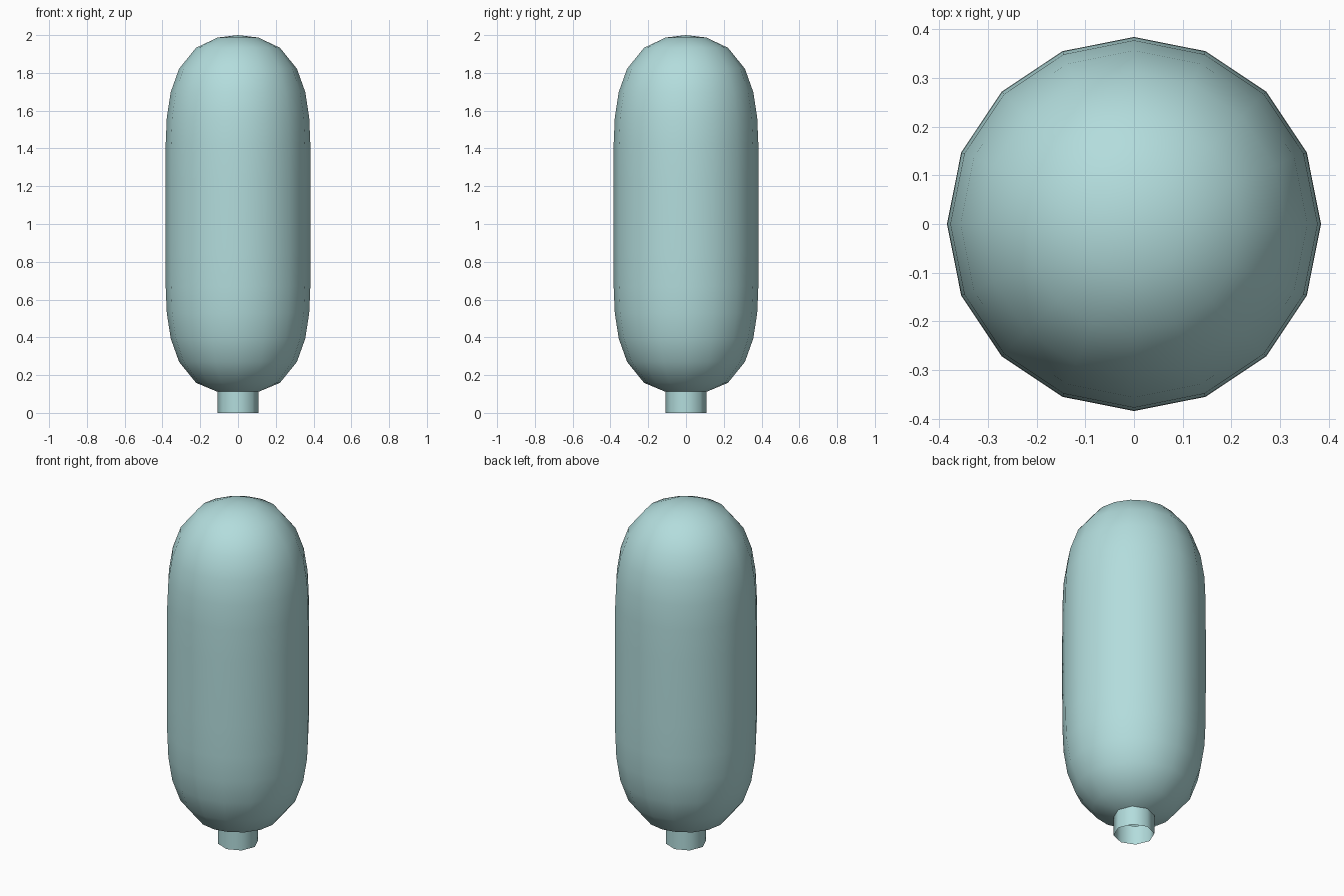
import bpy, bmesh
from math import cos, sin, tau, radians

if "Cube" in bpy.data.objects:
    bpy.data.objects.remove(bpy.data.objects["Cube"])


def ring(bm, r, z, n):
    return [bm.verts.new((r * cos(tau * i / n), r * sin(tau * i / n), z)) for i in range(n)]


def bridge(bm, a, b):
    # joins equal rings with quads, or an 8-ring to a 16-ring with triangles and quads
    n, k = len(b), len(b) // len(a)
    if k == 1:
        for i in range(n):
            bm.faces.new((a[i], a[(i + 1) % n], b[(i + 1) % n], b[i]))
        return
    for i in range(len(a)):
        p, q = a[i], a[(i + 1) % len(a)]
        b0, b1, b2 = b[2 * i], b[2 * i + 1], b[(2 * i + 2) % n]
        bm.faces.new((p, b1, b0))
        bm.faces.new((p, q, b1))
        bm.faces.new((q, b2, b1))


# Half of the capsule profile: radius, height above the middle
MID = 1.046
half = [(0.222, 0.887), (0.312, 0.776), (0.356, 0.653), (0.377, 0.518), (0.383, 0.375), (0.384, 0.19)]
profile = half + [(0.384, 0)] + [(r, -z) for r, z in reversed(half)]

bm = bmesh.new()

# Rounded bag body
rings = [ring(bm, r, MID + z, 16) for r, z in profile]
for a, b in zip(rings, rings[1:]):
    bridge(bm, a, b)

# Crown of the bag
crown = ring(bm, 0.108, 1.987, 8)
bridge(bm, crown, rings[0])
tip = bm.verts.new((0, 0, 2.0))
for i in range(8):
    bm.faces.new((tip, crown[i], crown[(i + 1) % 8]))

# Open eight-sided neck
neck_top = ring(bm, 0.109, 0.112, 8)
neck_end = ring(bm, 0.109, 0.0, 8)
bridge(bm, neck_top, rings[-1])
bridge(bm, neck_top, neck_end)

bmesh.ops.recalc_face_normals(bm, faces=bm.faces)
mesh = bpy.data.meshes.new("bag_body")
bm.to_mesh(mesh)
bm.free()
body = bpy.data.objects.new("bag_body", mesh)
bpy.context.collection.objects.link(body)

mat = bpy.data.materials.new("pale_teal")
mat.diffuse_color = (0.45, 0.72, 0.72, 1)
mat.use_nodes = True
mat.node_tree.nodes["Principled BSDF"].inputs["Base Color"].default_value = mat.diffuse_color
mesh.materials.append(mat)

bpy.context.view_layer.objects.active = body
body.select_set(True)
bpy.ops.object.shade_smooth_by_angle(angle=radians(60))
